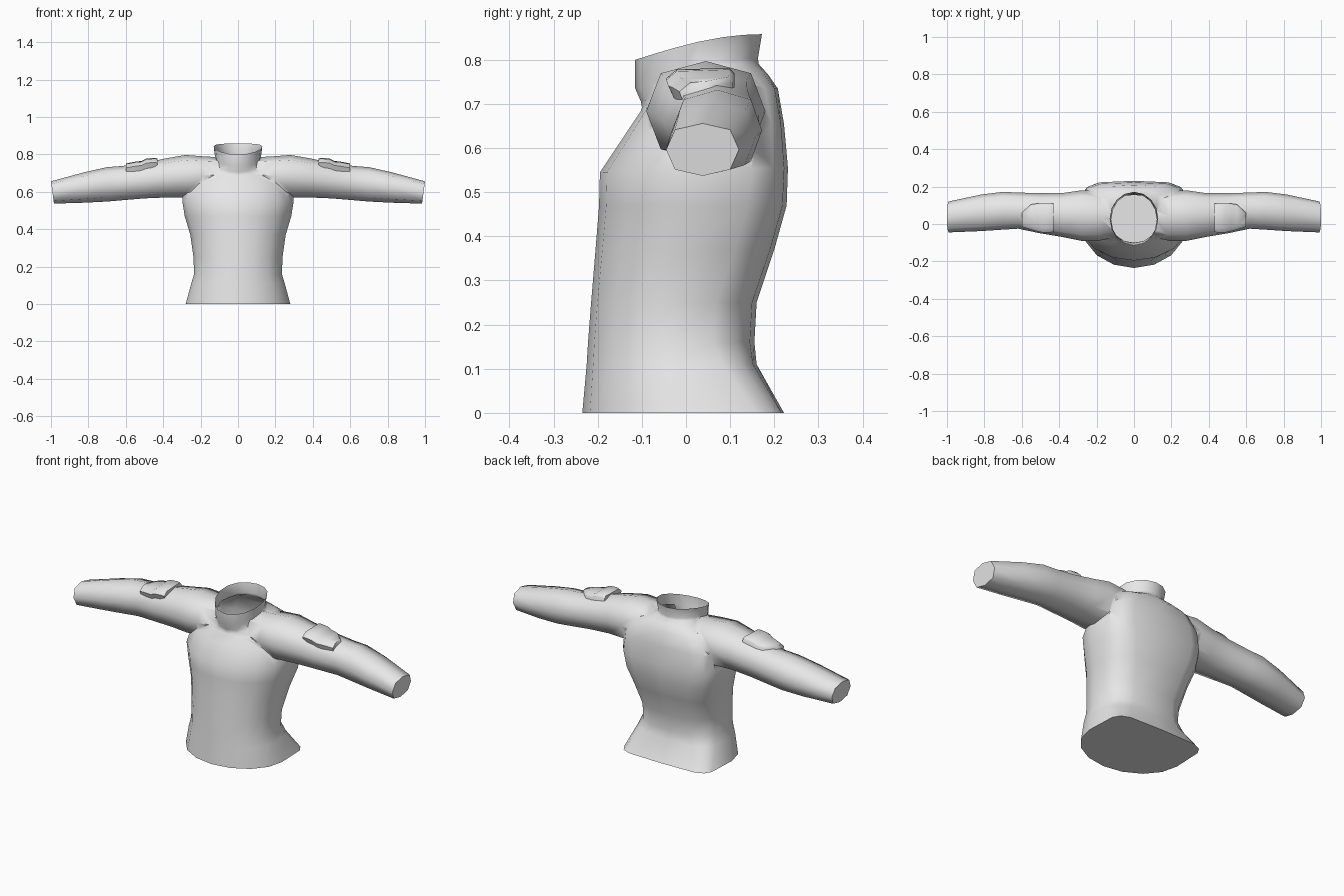
import bpy, bmesh
from math import sin, cos, pi, radians, copysign

old = bpy.data.objects.get("Cube")
if old:
    bpy.data.objects.remove(old)

cloth = bpy.data.materials.new("light_grey_cloth")
cloth.use_nodes = True
grey = (0.8, 0.8, 0.8, 1)
cloth.diffuse_color = grey
cloth.node_tree.nodes["Principled BSDF"].inputs["Base Color"].default_value = grey


def loft(name, rings):
    """Skin a list of equally sized point rings and cap both ends."""
    bm = bmesh.new()
    rows = [[bm.verts.new(p) for p in ring] for ring in rings]
    n = len(rows[0])
    for a, b in zip(rows, rows[1:]):
        for i in range(n):
            j = (i + 1) % n
            bm.faces.new((a[i], a[j], b[j], b[i]))
    bm.faces.new(rows[0])
    bm.faces.new(rows[-1])
    bmesh.ops.recalc_face_normals(bm, faces=bm.faces)
    mesh = bpy.data.meshes.new(name)
    bm.to_mesh(mesh)
    bm.free()
    mesh.materials.append(cloth)
    obj = bpy.data.objects.new(name, mesh)
    bpy.context.collection.objects.link(obj)
    return obj


def smooth(obj, angle):
    bpy.ops.object.select_all(action='DESELECT')
    obj.select_set(True)
    bpy.context.view_layer.objects.active = obj
    bpy.ops.object.shade_smooth_by_angle(angle=radians(angle))


def bulge(v, power):
    """Square off a circle coordinate when power is below one."""
    return copysign(abs(v) ** power, v)


def body_ring(hx, front, back, z_front, z_back, back_power, sides=16):
    ring = []
    for i in range(sides):
        a = 2 * pi * i / sides
        power = back_power if i < sides / 2 else 1
        t = (bulge(sin(a), power) + 1) / 2
        z = z_front + (z_back - z_front) * sin(t * pi / 2)
        ring.append((hx * bulge(cos(a), power), front + (back - front) * t, z))
    return ring


def arm_ring(side, x, top, bottom, front, back, lean=0, sides=8):
    ring = []
    for i in range(sides):
        a = 2 * pi * i / sides
        c, s = bulge(cos(a), 0.8), bulge(sin(a), 0.8)
        y = (front + back) / 2 + (back - front) / 2 * c
        z = (top + bottom) / 2 + (top - bottom) / 2 * s
        ring.append((side * (x + lean * s), y, z))
    return ring


def pad_ring(side, x, front, back, top, bottom):
    c = 0.012
    outline = [(front + c, bottom), (front, top - 2 * c), (front + 2 * c, top - c / 3),
               (back - c, top), (back, top - c), (back, bottom)]
    return [(side * x, y, z) for y, z in outline]


# Torso and collar: half width, front y, back y, front z, back z, back squareness
body = [
    (.28, -.235, .222, 0, 0, .33), (.25, -.225, .16, .11, .11, .55),
    (.235, -.222, .155, .16, .16, .7), (.238, -.215, .16, .25, .25, .7),
    (.255, -.205, .20, .37, .37, .6), (.285, -.197, .228, .47, .47, .55),
    (.298, -.195, .231, .545, .555, .5), (.285, -.135, .222, .635, .655, .5),
    (.24, -.103, .208, .683, .735, .6), (.17, -.10, .185, .692, .768, .8),
    (.132, -.102, .165, .705, .79, 1), (.122, -.115, .163, .735, .803, 1),
    (.13, -.115, .172, .80, .858, 1)]
# Sleeve: x, top z, bottom z, front y, back y, lean
sleeve = [
    (.10, .785, .60, -.07, .15), (.19, .79, .58, -.09, .175),
    (.28, .797, .57, -.09, .18), (.38, .78, .57, -.07, .166),
    (.50, .755, .565, -.05, .165), (.62, .738, .555, -.025, .168),
    (.70, .732, .548, -.03, .172), (.82, .705, .542, -.038, .157),
    (.992, .656, .537, -.045, .12, .008)]
# Shoulder pad: x, front y, back y, top z, bottom z
pad = [
    (.43, -.042, .11, .778, .735), (.445, -.045, .11, .782, .73),
    (.49, -.045, .11, .778, .725), (.515, -.04, .11, .765, .715),
    (.55, -.03, .105, .761, .705), (.60, -.015, .06, .752, .695)]

shirt = loft("shirt_body", [body_ring(*r) for r in body])

# Merge the sleeves into the torso
sleeves = []
for side, label in ((1, "left"), (-1, "right")):
    arm = loft(label + "_sleeve", [arm_ring(side, *r) for r in sleeve])
    sleeves.append(arm)
    mod = shirt.modifiers.new("join_" + label, 'BOOLEAN')
    mod.operation = 'UNION'
    mod.solver = 'EXACT'
    mod.object = arm
    smooth(loft(label + "_shoulder_pad", [pad_ring(side, *r) for r in pad]), 55)

bpy.context.view_layer.update()
graph = bpy.context.evaluated_depsgraph_get()
merged = bpy.data.meshes.new_from_object(shirt.evaluated_get(graph))
shirt.modifiers.clear()
shirt.data = merged
for arm in sleeves:
    bpy.data.objects.remove(arm)

# Open the collar
bm = bmesh.new()
bm.from_mesh(merged)
lid = [f for f in bm.faces if f.normal.z > 0.6 and min(v.co.z for v in f.verts) > 0.798]
bmesh.ops.delete(bm, geom=lid, context='FACES')
bm.to_mesh(merged)
bm.free()
smooth(shirt, 62)
